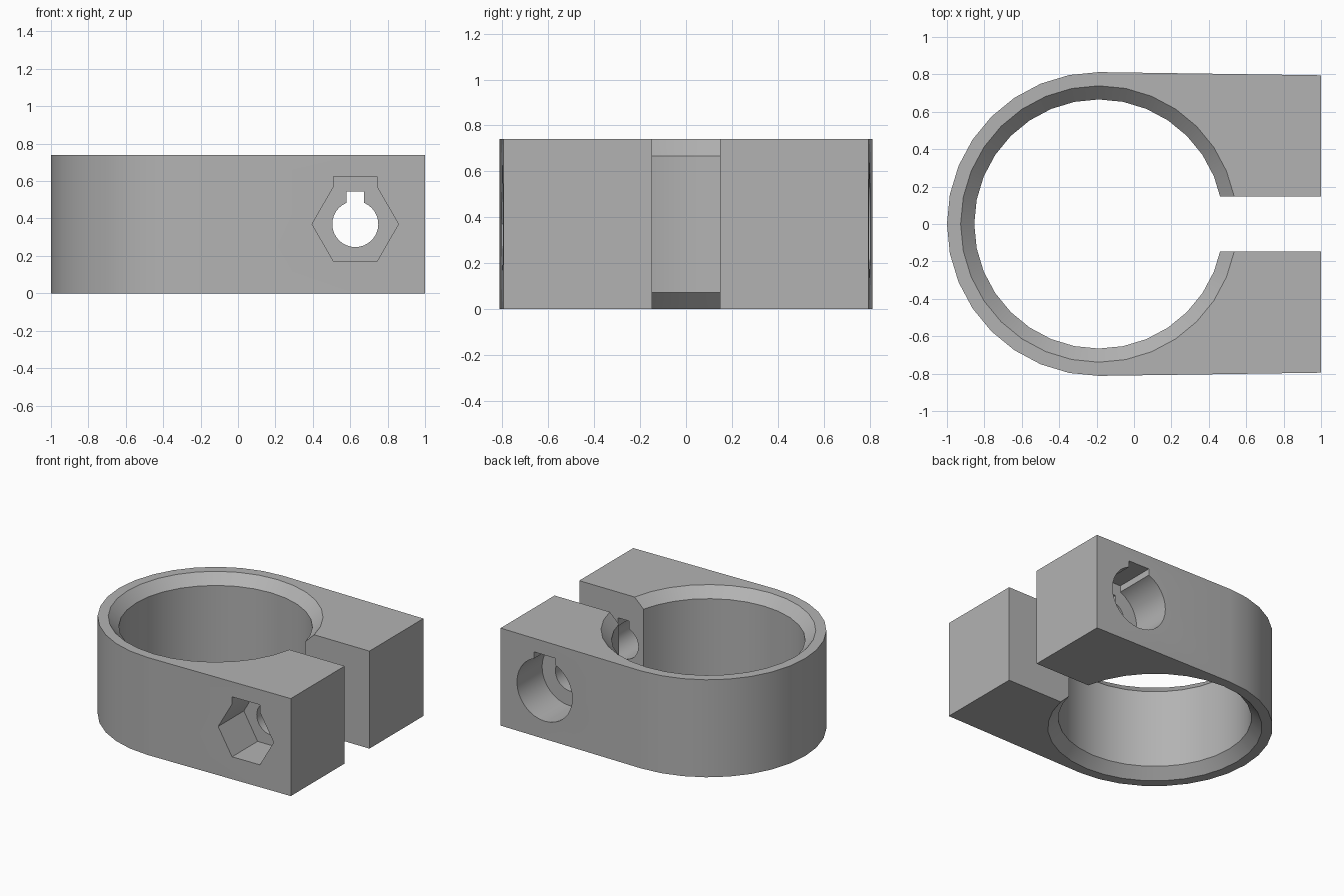
import bpy, bmesh
from math import sin, cos, pi, radians

if "Cube" in bpy.data.objects:
    bpy.data.objects.remove(bpy.data.objects["Cube"], do_unlink=True)

HEIGHT, HALF = 0.74, 0.795
RING_X, OUTER_R, BORE_R, CHAMFER = -0.188, 0.812, 0.666, 0.073
BOLT_X, BOLT_Z, POCKET = 0.627, 0.37, 0.3
SEGS = 32

grey = bpy.data.materials.new("plain grey")
grey.use_nodes = True
colour = (0.45, 0.45, 0.45, 1)
grey.diffuse_color = colour
grey.node_tree.nodes["Principled BSDF"].inputs["Base Color"].default_value = colour


def loft(name, rings):
    """Closed solid through a list of matching vertex rings."""
    bm = bmesh.new()
    loops = [[bm.verts.new(p) for p in ring] for ring in rings]
    for a, b in zip(loops, loops[1:]):
        for i in range(len(a)):
            j = (i + 1) % len(a)
            bm.faces.new((a[i], a[j], b[j], b[i]))
    bm.faces.new(loops[0])
    bm.faces.new(loops[-1])
    bmesh.ops.recalc_face_normals(bm, faces=bm.faces)
    mesh = bpy.data.meshes.new(name)
    bm.to_mesh(mesh)
    bm.free()
    obj = bpy.data.objects.new(name, mesh)
    bpy.context.collection.objects.link(obj)
    mesh.materials.append(grey)
    return obj


def circle(r, n=SEGS):
    return [(r * cos(2 * pi * i / n), r * sin(2 * pi * i / n)) for i in range(n)]


def block(name, x0, x1, y0, y1, z0, z1):
    return loft(name, [[(x0, y0, z), (x1, y0, z), (x1, y1, z), (x0, y1, z)] for z in (z0, z1)])


def bolt_cut(name, r, sides, y0, y1, key_half, key_top):
    """Round or hexagonal cutter along y with a square relief on top."""
    body = loft(name, [[(BOLT_X + x, y, BOLT_Z + z) for x, z in circle(r, sides)] for y in (y0, y1)])
    key = block(name + "_relief", BOLT_X - key_half, BOLT_X + key_half, y0, y1, BOLT_Z, key_top)
    return [body, key]


# Clamp body: half round on the left, tapering to the two jaws
arc = [(RING_X + OUTER_R * cos(pi / 2 + pi * i / (SEGS // 2)),
        OUTER_R * sin(pi / 2 + pi * i / (SEGS // 2))) for i in range(SEGS // 2 + 1)]
profile = arc + [(1, -HALF), (1, HALF)]
clamp = loft("clamp_ring", [[(x, y, z) for x, y in profile] for z in (0, HEIGHT)])

# Bore with a chamfer at both ends
over = 0.02
steps = [(-over, BORE_R + CHAMFER + over), (CHAMFER, BORE_R),
         (HEIGHT - CHAMFER, BORE_R), (HEIGHT + over, BORE_R + CHAMFER + over)]
cutters = [loft("bore_cutter", [[(RING_X + x, y, z) for x, y in circle(r)] for z, r in steps])]

# Slot between the jaws
cutters.append(block("slot_cutter", 0, 1.1, -0.148, 0.148, -0.1, HEIGHT + 0.1))

# Bolt hole, nut pocket at the front, bolt head pocket at the back
cutters += bolt_cut("bolt_hole_cutter", 0.123, SEGS, -1, 1, 0.046, 0.545)
cutters += bolt_cut("nut_pocket_cutter", 0.231, 6, -1, POCKET - HALF, 0.1155, 0.625)
cutters += bolt_cut("head_pocket_cutter", 0.235, SEGS, HALF - POCKET, 1, 0.088, 0.637)

bpy.ops.object.select_all(action="DESELECT")
bpy.context.view_layer.objects.active = clamp
clamp.select_set(True)
for cutter in cutters:
    cutter.hide_render = True
    mod = clamp.modifiers.new(cutter.name, "BOOLEAN")
    mod.operation, mod.solver, mod.object = "DIFFERENCE", "EXACT", cutter
    bpy.ops.object.modifier_apply(modifier=mod.name)
    bpy.data.objects.remove(cutter, do_unlink=True)

bpy.ops.object.shade_smooth_by_angle(angle=radians(30))
